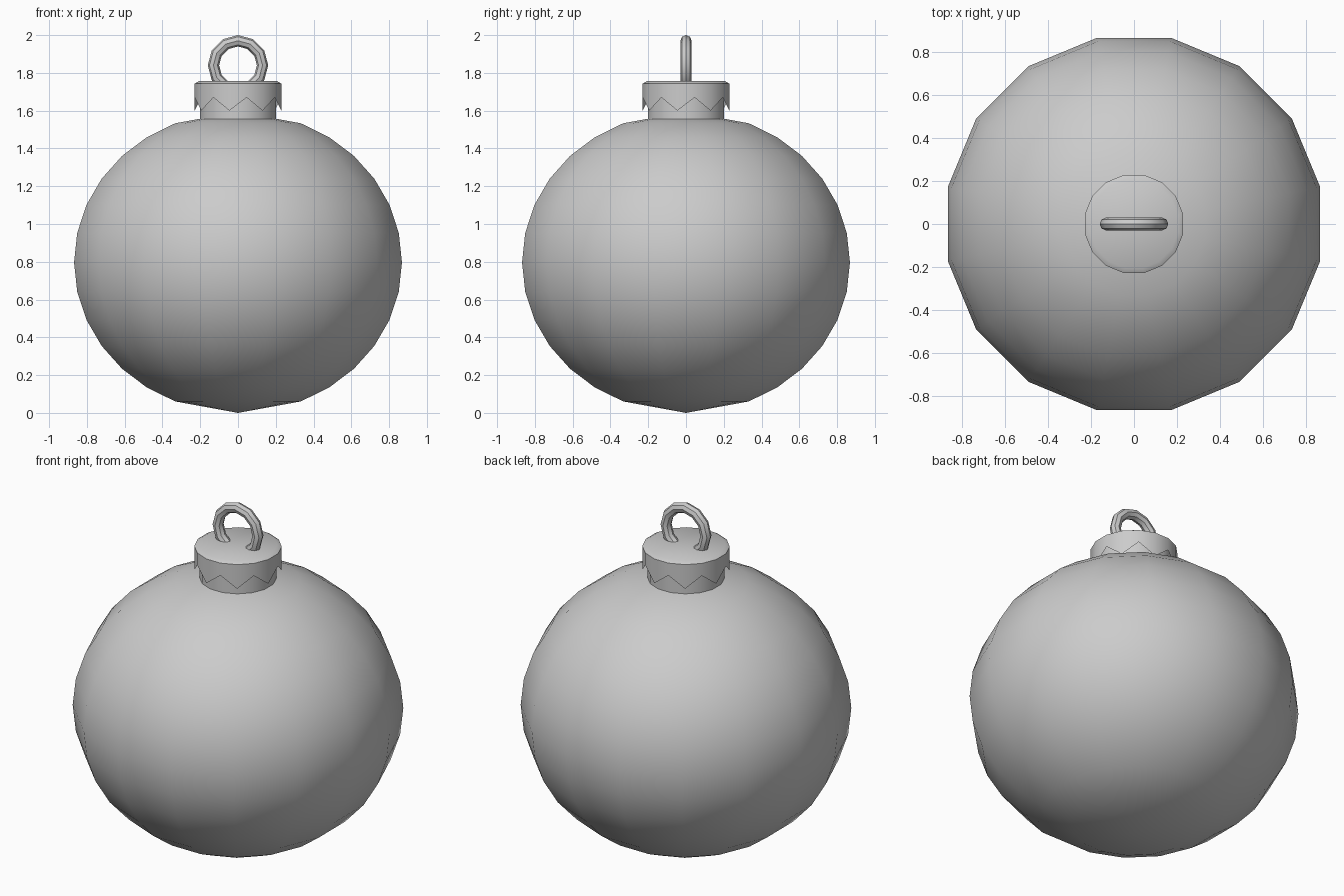
import bpy, bmesh, math

if "Cube" in bpy.data.objects:
    bpy.data.objects.remove(bpy.data.objects["Cube"])

N = 16  # sides of every round part


def ring(bm, radius, zs):
    """Ring of N vertices, flats facing the axes; zs(k) gives each height."""
    return [bm.verts.new((radius * math.cos((k + .5) * math.tau / N),
                          radius * math.sin((k + .5) * math.tau / N), zs(k)))
            for k in range(N)]


def bridge(bm, a, b):
    for k in range(N):
        j = (k + 1) % N
        bm.faces.new((a[k], a[j], b[j], b[k]))


def fan(bm, loop, z, up):
    pole = bm.verts.new((0, 0, z))
    for k in range(N):
        a, b = loop[k], loop[(k + 1) % N]
        bm.faces.new((a, b, pole) if up else (b, a, pole))


def finish(bm, name):
    mesh = bpy.data.meshes.new(name)
    bm.to_mesh(mesh)
    bm.free()
    ob = bpy.data.objects.new(name, mesh)
    bpy.context.collection.objects.link(ob)
    smooth(ob)


def smooth(ob):
    bpy.ops.object.select_all(action='DESELECT')
    ob.select_set(True)
    bpy.context.view_layer.objects.active = ob
    bpy.ops.object.shade_smooth_by_angle(angle=math.radians(35))


# Bauble: slightly squashed ball with shallow cone ends
R, H = 0.885, 0.797
bm = bmesh.new()
loops = []
for i in range(-6, 7):
    t = math.radians(11.25 * i)
    loops.append(ring(bm, R * math.cos(t), lambda k: H + H * math.sin(t)))
for a, b in zip(loops, loops[1:]):
    bridge(bm, a, b)
fan(bm, loops[0], 0, False)
fan(bm, loops[-1], 2 * H, True)
finish(bm, "bauble")

# Neck: plain tube rising into the cap
bm = bmesh.new()
low = ring(bm, 0.206, lambda k: 1.54)
high = ring(bm, 0.206, lambda k: 1.735)
bridge(bm, low, high)
finish(bm, "neck")

# Cap: thin lid with bevelled rim and zigzag skirt
bm = bmesh.new()
teeth = ring(bm, 0.234, lambda k: 1.67 if k % 2 == 0 else 1.6)
rim = ring(bm, 0.234, lambda k: 1.743)
top = ring(bm, 0.21, lambda k: 1.757)
bridge(bm, teeth, rim)
bridge(bm, rim, top)
bm.faces.new(top)
finish(bm, "cap")

# Hanging loop
bpy.ops.mesh.primitive_torus_add(major_segments=12, minor_segments=8,
                                 major_radius=0.13, minor_radius=0.03,
                                 location=(0, 0, 1.84),
                                 rotation=(math.pi / 2, 0, 0))
loop = bpy.context.object
loop.name = "hanging_loop"
smooth(loop)
bpy.ops.object.shade_smooth()
